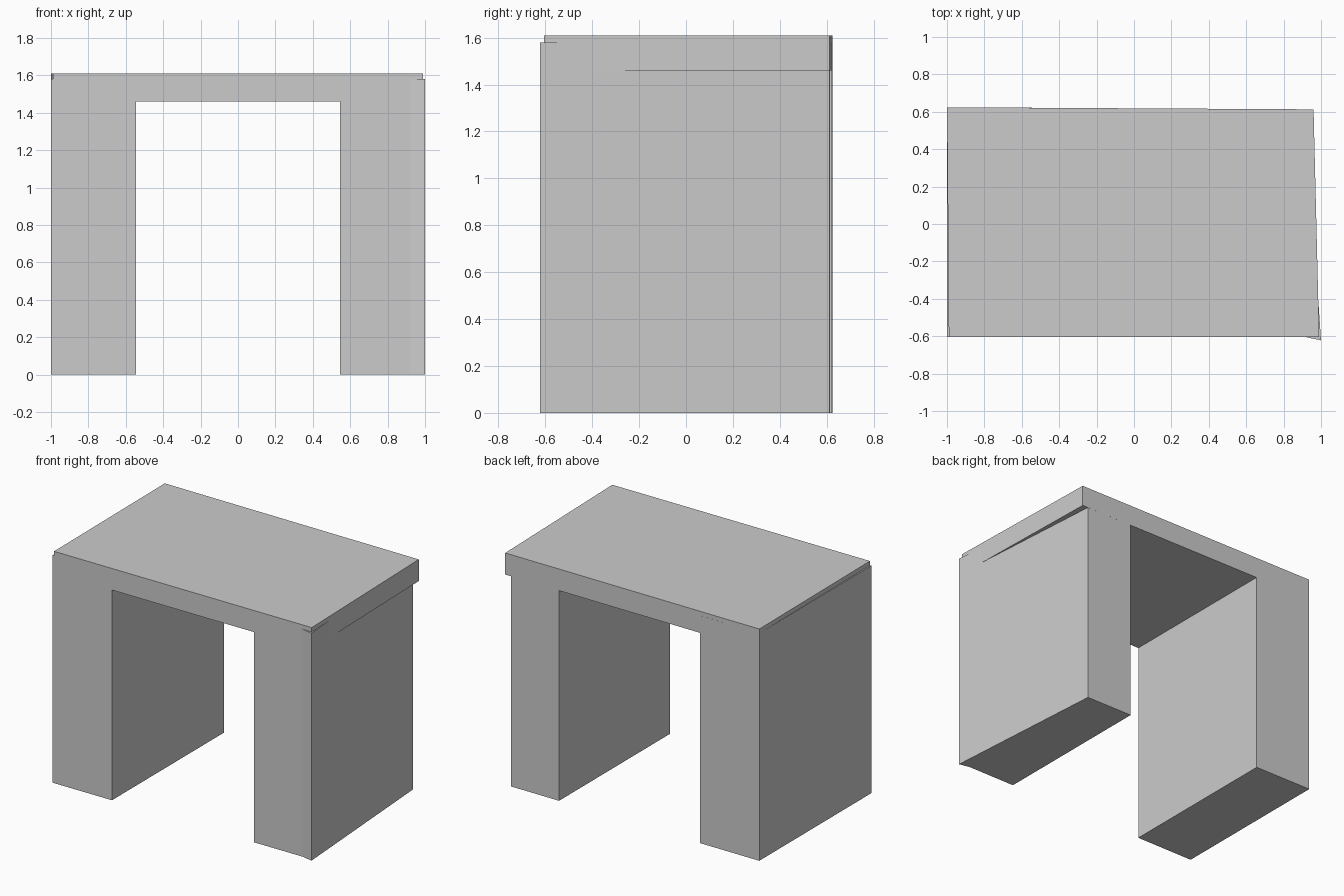
import bpy
import bmesh

if "Cube" in bpy.data.objects:
    bpy.data.objects.remove(bpy.data.objects["Cube"])


def prism(name, outline, z0, z1):
    """Extrude a counter-clockwise plan outline from z0 up to z1."""
    bm = bmesh.new()
    face = bm.faces.new([bm.verts.new((x, y, z0)) for x, y in outline])
    new = bmesh.ops.extrude_face_region(bm, geom=[face])["geom"]
    top = [g for g in new if isinstance(g, bmesh.types.BMVert)]
    bmesh.ops.translate(bm, verts=top, vec=(0, 0, z1 - z0))
    bmesh.ops.recalc_face_normals(bm, faces=bm.faces)
    mesh = bpy.data.meshes.new(name)
    bm.to_mesh(mesh)
    bm.free()
    obj = bpy.data.objects.new(name, mesh)
    bpy.context.collection.objects.link(obj)
    return obj


LEG_TOP, SLAB_BOTTOM, SLAB_TOP = 1.58, 1.46, 1.61

# Slightly crooked top slab
prism("top_slab", [(-0.99, -0.605), (0.99, -0.605), (0.96, 0.613), (-1, 0.624)],
      SLAB_BOTTOM, SLAB_TOP)

# Left leg, flush at the back corner and proud of the slab at the front
prism("left_leg", [(-1, -0.605), (-0.545, -0.605), (-0.545, 0.622), (-1, 0.624)],
      0, LEG_TOP)

# Right leg, flared at the front corner and set in under the slab at the back
prism("right_leg", [(0.545, -0.605), (0.92, -0.605), (1, -0.622),
                    (0.915, 0.613), (0.545, 0.615)],
      0, LEG_TOP)
